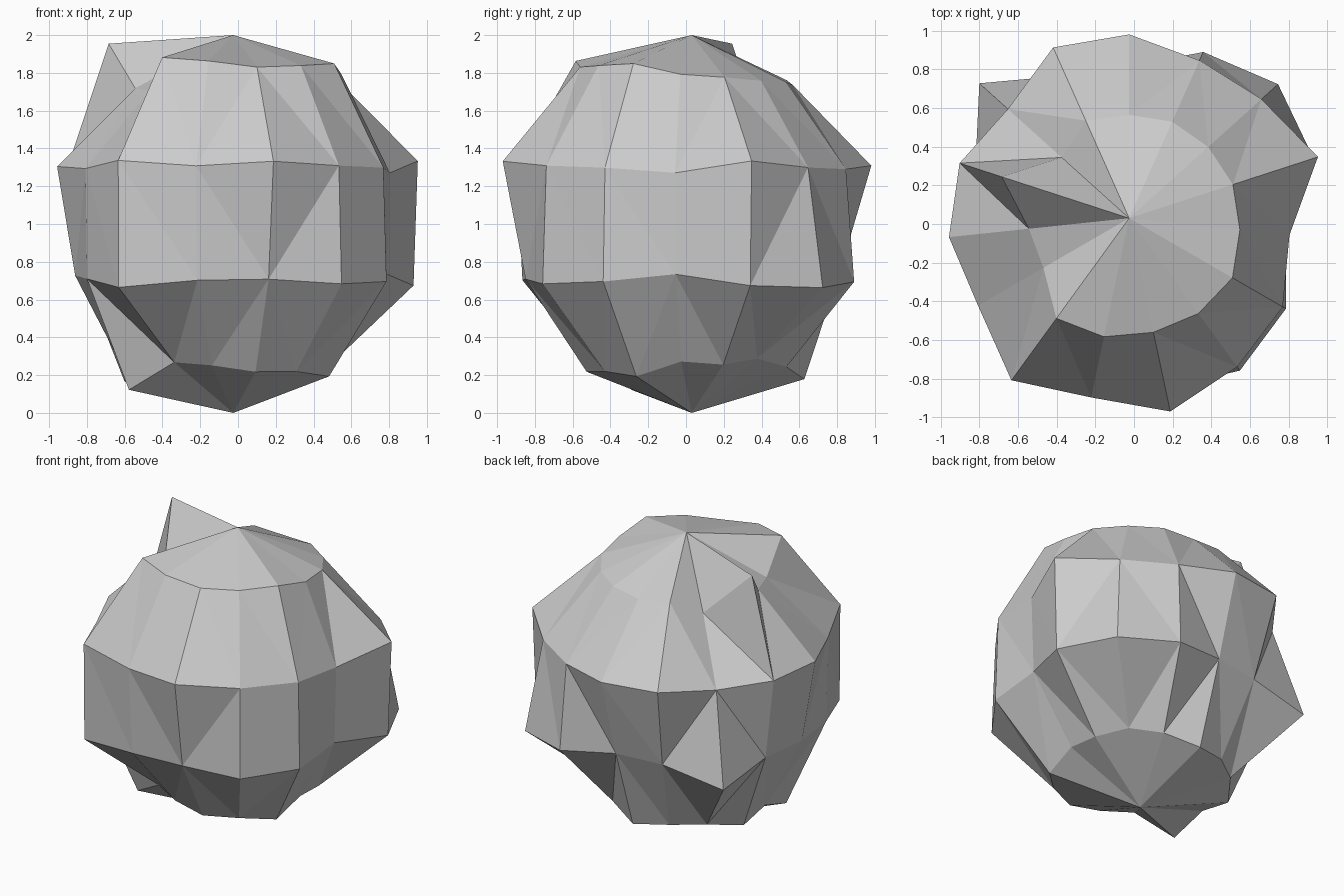
import bpy, bmesh, math
from mathutils import Vector

if "Cube" in bpy.data.objects:
    bpy.data.objects.remove(bpy.data.objects["Cube"])

SEGMENTS, STACKS = 15, 5
CENTRE = Vector((-0.025, 0.03, 1.0))

# Radial scale of each ring, top to bottom; clockwise from the back (+y)
RINGS = [
    [.91, .93, .937, .96, .98, 1.05, 1.037, 1.027, 1.067, 1.09, .872, .888, 1.18, .80, .94],
    [1.0, .94, .968, 1.08, .877, .965, 1.0, 1.075, .997, 1.09, .95, .986, .97, .888, 1.017],
    [.825, .99, 1.09, 1.055, .86, .985, 1.025, .945, .963, 1.085, .94, .885, .88, 1.097, .85],
    [1.015, .935, .88, .92, .90, .997, .965, .967, .925, .905, 1.085, .975, 1.03, .98, .98],
]

bm = bmesh.new()


def ring_point(ring, k):
    polar = math.pi * (ring + 1) / STACKS
    turn = math.radians(90) - math.tau * k / SEGMENTS
    unit = Vector((math.sin(polar) * math.cos(turn),
                   math.sin(polar) * math.sin(turn), math.cos(polar)))
    return CENTRE + unit * RINGS[ring][k]


# Displaced sphere: poles, caps and bands
top = bm.verts.new(CENTRE + Vector((0, 0, 1)))
bottom = bm.verts.new(CENTRE - Vector((0, 0, 1)))
rings = [[bm.verts.new(ring_point(r, k)) for k in range(SEGMENTS)]
         for r in range(len(RINGS))]
for k in range(SEGMENTS):
    n = (k + 1) % SEGMENTS
    bm.faces.new((top, rings[0][n], rings[0][k]))
    bm.faces.new((bottom, rings[-1][k], rings[-1][n]))
    for upper, lower in zip(rings, rings[1:]):
        bm.faces.new((upper[k], upper[n], lower[n], lower[k]))

# Facets split along the shorter diagonal
bmesh.ops.triangulate(bm, faces=bm.faces[:], quad_method='SHORT_EDGE')
bmesh.ops.recalc_face_normals(bm, faces=bm.faces[:])

mesh = bpy.data.meshes.new("rock")
bm.to_mesh(mesh)
bm.free()
rock = bpy.data.objects.new("rock", mesh)
bpy.context.collection.objects.link(rock)
